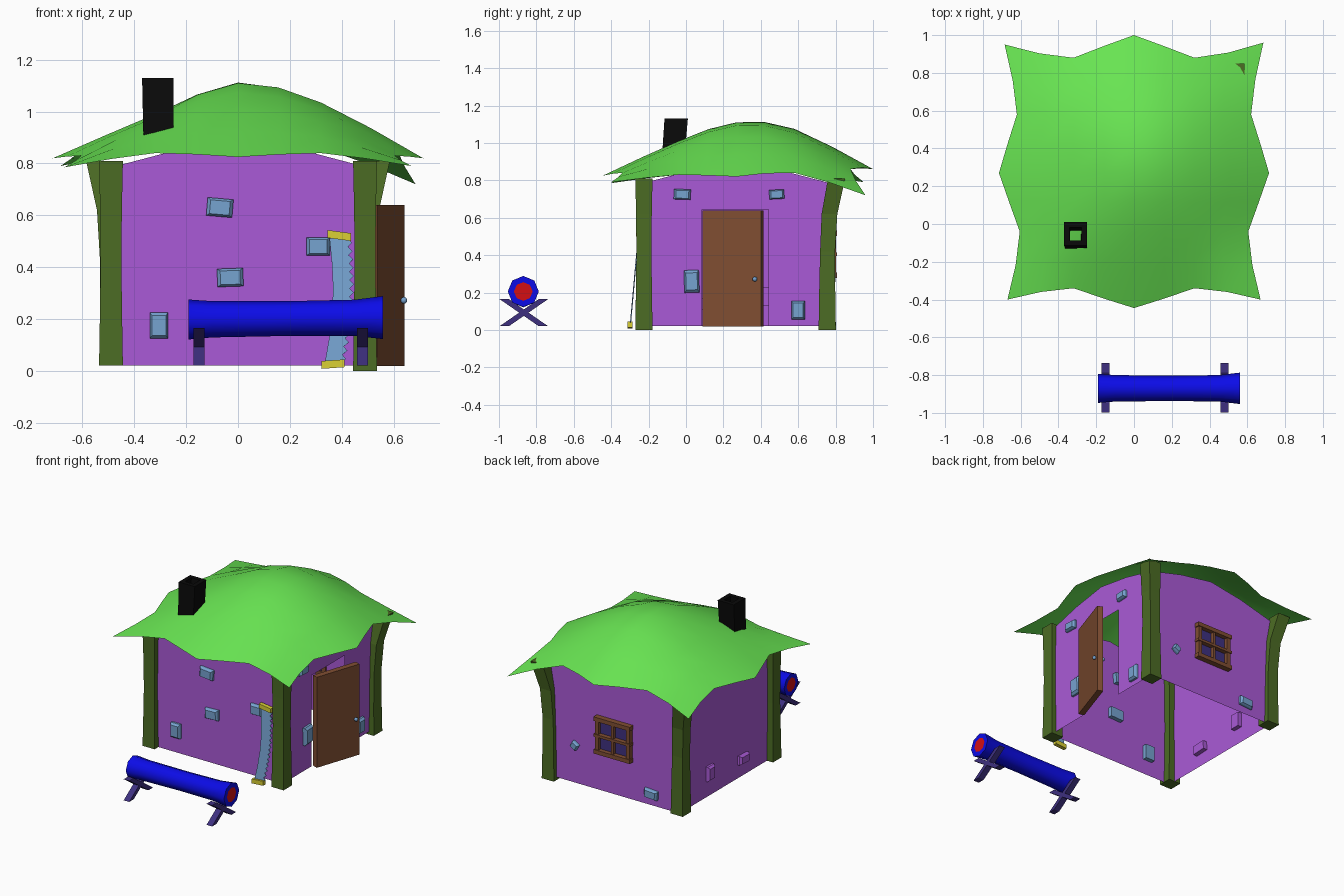
import bpy, bmesh, math
from mathutils import Vector as V

cube = bpy.data.objects.get("Cube")
if cube:
    bpy.data.objects.remove(cube, do_unlink=True)


def material(name, r, g, b):
    lin = [((c / 255 + 0.055) / 1.055) ** 2.4 if c > 10 else c / 3295 for c in (r, g, b)]
    m = bpy.data.materials.new(name)
    m.use_nodes = True
    m.diffuse_color = (*lin, 1)
    m.node_tree.nodes["Principled BSDF"].inputs["Base Color"].default_value = (*lin, 1)
    return m


GREEN = material("roof green", 104, 228, 82)
PURPLE = material("wall purple", 170, 90, 215)
OLIVE = material("post olive", 76, 108, 36)
BROWN = material("wood brown", 128, 78, 50)
STEEL = material("stone blue", 118, 163, 208)
YELLOW = material("handle yellow", 218, 208, 52)
BLUE = material("log blue", 12, 12, 235)
RED = material("log end red", 212, 15, 20)
INDIGO = material("dark indigo", 62, 48, 128)
BLACK = material("chimney black", 10, 10, 10)


def finish(name, bm, mats, smooth=None):
    bmesh.ops.recalc_face_normals(bm, faces=bm.faces)
    me = bpy.data.meshes.new(name)
    bm.to_mesh(me)
    bm.free()
    ob = bpy.data.objects.new(name, me)
    bpy.context.collection.objects.link(ob)
    for m in mats:
        me.materials.append(m)
    if smooth:
        bpy.ops.object.select_all(action='DESELECT')
        ob.select_set(True)
        bpy.context.view_layer.objects.active = ob
        bpy.ops.object.shade_smooth_by_angle(angle=math.radians(smooth))
    return ob


def loft(name, loops, mats, caps=True, cap_mat=0, smooth=None):
    """Skin a row of equal-length point loops into a tube."""
    bm = bmesh.new()
    rings = [[bm.verts.new(p) for p in loop] for loop in loops]
    n = len(rings[0])
    for a, b in zip(rings, rings[1:]):
        for i in range(n):
            j = (i + 1) % n
            bm.faces.new((a[i], a[j], b[j], b[i]))
    if caps:
        for ring in (rings[0], rings[-1]):
            bm.faces.new(ring).material_index = cap_mat
    return finish(name, bm, mats, smooth)


def rect(x0, x1, y0, y1, z):
    return [(x0, y0, z), (x1, y0, z), (x1, y1, z), (x0, y1, z)]


def box(name, x0, x1, y0, y1, z0, z1, mat):
    return loft(name, [rect(x0, x1, y0, y1, z0), rect(x0, x1, y0, y1, z1)], [mat])


def sheet(name, points, mat):
    bm = bmesh.new()
    bm.faces.new([bm.verts.new(p) for p in points])
    return finish(name, bm, [mat])


# Walls: origin, along, outward, and the span along each one
SIDES = {
    "front": (V((0, -0.23, 0)), V((1, 0, 0)), V((0, -1, 0)), -0.49, 0.5),
    "back": (V((0, 0.77, 0)), V((1, 0, 0)), V((0, 1, 0)), -0.49, 0.5),
    "left": (V((0.5, 0, 0)), V((0, 1, 0)), V((1, 0, 0)), -0.23, 0.77),
    "right": (V((-0.49, 0, 0)), V((0, 1, 0)), V((-1, 0, 0)), -0.23, 0.77),
}


def on_wall(side, t, z, out=0):
    o, along, normal = SIDES[side][:3]
    return o + along * t + normal * out + V((0, 0, z))


for side, (_, _, _, a, b) in SIDES.items():
    outline = [(a, 0.02)]
    if side == "left":  # doorway notch
        outline += [(0.085, 0.02), (0.085, 0.645), (0.44, 0.645), (0.44, 0.02)]
    outline += [(b, 0.02), (b, 0.785)]
    outline += [(a + (b - a) * f, z) for f, z in ((0.75, 0.85), (0.5, 0.89), (0.25, 0.85))]
    outline += [(a, 0.785)]
    sheet(side + "_wall", [on_wall(side, t, z) for t, z in outline], PURPLE)

# Stones set through the walls: along, height, width, tall, tilt
STONES = {
    "front": [(-0.07, 0.63, 0.1, 0.07, -5), (-0.03, 0.36, 0.1, 0.07, 2),
              (-0.305, 0.175, 0.07, 0.1, 0), (0.31, 0.48, 0.09, 0.07, 0)],
    "left": [(-0.02, 0.725, 0.09, 0.055, -2), (0.485, 0.725, 0.08, 0.05, 3),
             (0.03, 0.26, 0.08, 0.12, 2), (0.6, 0.105, 0.07, 0.1, 0)],
    "back": [(-0.28, 0.1, 0.1, 0.06, 4), (0.3, 0.28, 0.05, 0.045, 30)],
    "right": [(0.09, 0.14, 0.1, 0.06, 3), (0.45, 0.18, 0.07, 0.1, 0)],
}
for side, stones in STONES.items():
    for k, (t, z, w, h, tilt) in enumerate(stones):
        c, s = math.cos(math.radians(tilt)), math.sin(math.radians(tilt))
        loops = []
        for out, f in ((-0.03, 0.5), (0.014, 0.5), (0.028, 0.38)):
            loops.append([on_wall(side, t + c * u * w * f - s * v * h * f,
                                  z + s * u * w * f + c * v * h * f, out)
                          for u, v in ((-1, -1), (1, -1), (1, 1), (-1, 1))])
        loft(f"{side}_stone_{k}", loops, [PURPLE if side == "right" else STEEL])

# Corner posts; the back pair lean outward at the top
for sx, end in ((-1, "right"), (1, "left")):
    for cy, place in ((-0.225, "front"), (0.755, "back")):
        lean = 1 if place == "back" else 0
        loops = []
        for z, r, push in ((0 if sx > 0 else 0.02, 0.046, 0), (0.2, 0.043, 0), (0.42, 0.04, 0.002),
                           (0.62, 0.042, 0.012), (0.81, 0.046, 0.05)):
            x, y = sx * (0.49 + lean * push), cy + lean * push
            loops.append(rect(x - r, x + r, y - r, y + r, z))
        loft(f"{place}_{end}_post", loops, [OLIVE])

# Roof: a star-edged sheet of control points, refined smoothly
HEIGHTS = [(0.785, 0.84, 0.825, 0.84, 0.79),
           (0.83, 0.95, 1.01, 0.96, 0.83),
           (0.82, 0.99, 1.11, 1.035, 0.82),
           (0.84, 0.97, 1.075, 1.0, 0.84),
           (0.79, 0.86, 0.86, 0.86, 0.72)]
SIDE_X = (0.67, 0.605, 0.715, 0.62, 0.685)
FRONT_Y = (-0.4, -0.34, -0.445, -0.34, -0.4)
BACK_Y = (0.95, 0.88, 1.0, 0.88, 0.96)


def refine(row):
    ends = [2 * row[0] - row[1]] + row + [2 * row[-1] - row[-2]]
    out = []
    for i in range(1, len(row)):
        a, b, c, d = ends[i - 1:i + 3]
        out += [b, (9 * (b + c) - a - d) / 16]
    return out + [row[-1]]


grid = []
for j, zs in enumerate(HEIGHTS):
    xs = (-SIDE_X[j], -0.32, 0, 0.32, SIDE_X[j])
    ys = FRONT_Y if j == 0 else BACK_Y if j == 4 else [-0.35 + 0.31 * j] * 5
    grid.append(refine([V(p) for p in zip(xs, ys, zs)]))
grid = [refine(list(col)) for col in zip(*grid)]
bm = bmesh.new()
verts = [[bm.verts.new(p) for p in col] for col in grid]
for a, b in zip(verts, verts[1:]):
    for i in range(len(a) - 1):
        bm.faces.new((a[i], b[i], b[i + 1], a[i + 1]))
finish("roof", bm, [GREEN], 40)

# Hollow, slightly leaning chimney
loft("chimney", [rect(-0.365, -0.25, -0.13, -0.01, 0.9), rect(-0.37, -0.248, -0.115, 0.01, 1.13),
                 rect(-0.342, -0.277, -0.087, -0.018, 1.13), rect(-0.337, -0.28, -0.1, -0.04, 0.9)],
     [BLACK], caps=False)

# Door standing ajar, with a knob on each face
door = [(0.50, 0.102), (0.537, 0.088), (0.642, 0.4), (0.605, 0.415)]
loft("door", [[(x, y, z) for x, y in door] for z in (0.018, 0.64)], [BROWN])
for name, x, y in (("outer_knob", 0.64, 0.368), ("inner_knob", 0.584, 0.386)):
    bm = bmesh.new()
    bmesh.ops.create_uvsphere(bm, u_segments=10, v_segments=6, radius=0.013)
    bmesh.ops.translate(bm, verts=bm.verts, vec=(x, y, 0.272))
    finish(name, bm, [STEEL], 60)

# Back window
box("window_panes", -0.12, 0.12, 0.768, 0.777, 0.29, 0.52, INDIGO)
for sx in (-1, 0, 1):
    w = 0.014 if sx else 0.009
    box(f"window_upright_{sx + 1}", sx * 0.118 - w, sx * 0.118 + w, 0.76, 0.802, 0.285, 0.525, BROWN)
    z = 0.405 + sx * 0.112
    box(f"window_rail_{sx + 1}", -0.138, 0.138, 0.76, 0.808, z - w, z + w, BROWN)

# Log with a red core at each end
rings = [(-0.19, 0.048), (-0.19, 0.077), (-0.1, 0.07), (0.2, 0.067), (0.45, 0.07),
         (0.56, 0.083), (0.56, 0.05)]
loft("log", [[(x, -0.87 + r * math.sin(k * math.pi / 4), 0.2 + 0.01 * x + r * math.cos(k * math.pi / 4))
              for k in range(8)] for x, r in rings], [BLUE, RED], cap_mat=1, smooth=50)

# Crossed trestle planks
for name, x in (("right", -0.15), ("left", 0.48)):
    for s in (-1, 1):
        ends = [(-0.13, 0.02), (-0.08, 0.02), (0.13, 0.165), (0.08, 0.165)]
        loft(f"{name}_trestle_{'a' if s > 0 else 'b'}",
             [[(x + dx, -0.867 + s * y, z) for y, z in ends] for dx in (-0.021, 0.021)], [INDIGO])

# Two-handed saw leaning on the front wall
TEETH = 15


def saw_point(x, z):
    return (x, -0.3 + 0.09 * z, z)


def saw_edge(f):
    return 0.405 + 0.025 * f + 0.02 * math.sin(math.pi * f)


outline = [saw_point(0.335 + 0.018 * f + 0.022 * math.sin(math.pi * f), 0.03 + 0.48 * f)
           for f in (1, 0.8, 0.6, 0.4, 0.2, 0)]
for k in range(TEETH):
    for step, depth in ((0, -0.008), (0.5, 0.008)):
        f = (k + step) / TEETH
        outline.append(saw_point(saw_edge(f) + depth, 0.03 + 0.48 * f))
outline.append(saw_point(saw_edge(1) - 0.008, 0.51))
blade = sheet("saw_blade", outline, STEEL)
solid = blade.modifiers.new("thickness", 'SOLIDIFY')
solid.thickness = 0.006
solid.offset = 0
for name, x0, x1, z, y, tip in (("top", 0.345, 0.435, 0.522, -0.253, -0.012),
                                ("bottom", 0.323, 0.41, 0.026, -0.299, 0.006)):
    loft(f"saw_{name}_handle",
         [[(x, y + dy, z + dz + d) for dy, dz in ((-0.014, -0.015), (0.014, -0.015),
                                                  (0.014, 0.015), (-0.014, 0.015))]
          for x, d in ((x0, -tip / 2), (x1, tip / 2))], [YELLOW])
